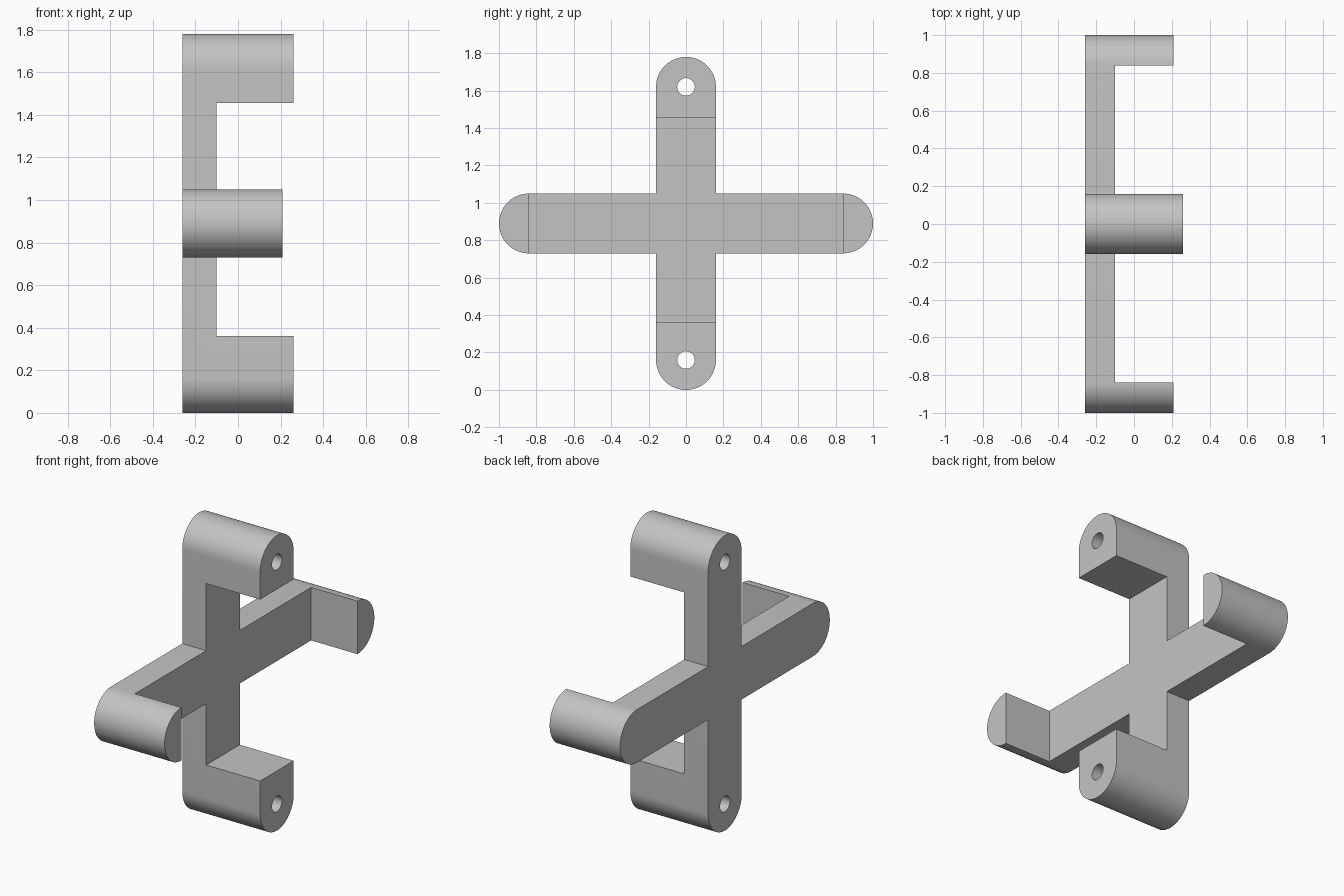
import bpy
import bmesh
from math import cos, sin, pi
from mathutils import Vector

if "Cube" in bpy.data.objects:
    bpy.data.objects.remove(bpy.data.objects["Cube"])

R = 0.16              # half width of each arm and radius of its rounded end
MID = 0.89            # height of the cross centre
REACH_Y = 1 - R       # centre of the rounded ends, sideways
REACH_Z = MID - R     # centre of the rounded ends, up and down
BACK, FLOOR = -0.26, -0.10
TIP_Z, TIP_Y = 0.26, 0.21
SEGMENTS = 32

grey = bpy.data.materials.new("plain grey")
grey.use_nodes = True
colour = (0.55, 0.55, 0.55, 1)
grey.diffuse_color = colour
grey.node_tree.nodes["Principled BSDF"].inputs["Base Color"].default_value = colour


def prism(name, outline, x0, x1):
    """Extrude a closed (y, z) outline along x."""
    bm = bmesh.new()
    face = bm.faces.new([bm.verts.new((x0, y, z)) for y, z in outline])
    grown = bmesh.ops.extrude_face_region(bm, geom=[face], use_keep_orig=True)
    verts = [v for v in grown["geom"] if isinstance(v, bmesh.types.BMVert)]
    bmesh.ops.translate(bm, verts=verts, vec=Vector((x1 - x0, 0, 0)))
    bmesh.ops.recalc_face_normals(bm, faces=bm.faces)
    mesh = bpy.data.meshes.new(name)
    bm.to_mesh(mesh)
    bm.free()
    mesh.materials.append(grey)
    obj = bpy.data.objects.new(name, mesh)
    bpy.context.collection.objects.link(obj)
    return obj


def rectangle(y, z0, z1):
    return [(-y, z0), (y, z0), (y, z1), (-y, z1)]


def circle(z, radius):
    return [(radius * cos(2 * pi * i / SEGMENTS), z + radius * sin(2 * pi * i / SEGMENTS))
            for i in range(SEGMENTS)]


# Cross outline: four arms, each an inner corner followed by a rounded end
outline = []
for arm in range(4):
    reach = REACH_Z if arm % 2 else REACH_Y
    points = [(R, -R)]
    for i in range(SEGMENTS + 1):
        a = -pi / 2 + pi * i / SEGMENTS
        points.append((reach + R * cos(a), R * sin(a)))
    for u, v in points:
        for _ in range(arm):
            u, v = -v, u
        outline.append((u, MID + v))
bracket = prism("cross_bracket", outline, BACK, TIP_Z)

# Hollow between the lugs, shortened side lugs, and pin holes
cutters = [
    prism("hollow_cutter", rectangle(REACH_Y, 0.36, 1.455), FLOOR, 0.5),
    prism("side_lug_trimmer", rectangle(1.2, 0.5, 1.28), TIP_Y, 0.6),
    prism("lower_pin_hole_cutter", circle(R, 0.047), -0.5, 0.5),
    prism("upper_pin_hole_cutter", circle(MID + REACH_Z, 0.047), -0.5, 0.5),
]
for cutter in cutters:
    cut = bracket.modifiers.new(cutter.name, "BOOLEAN")
    cut.operation = "DIFFERENCE"
    cut.solver = "EXACT"
    cut.object = cutter

# Bake the cuts and drop the cutters
bpy.context.view_layer.update()
graph = bpy.context.evaluated_depsgraph_get()
baked = bpy.data.meshes.new_from_object(bracket.evaluated_get(graph))
bracket.modifiers.clear()
bracket.data = baked
for cutter in cutters:
    bpy.data.objects.remove(cutter)

# Smooth rounded ends, crisp edges
bpy.ops.object.select_all(action="DESELECT")
bracket.select_set(True)
bpy.context.view_layer.objects.active = bracket
bpy.ops.object.shade_smooth_by_angle(angle=pi / 6)
